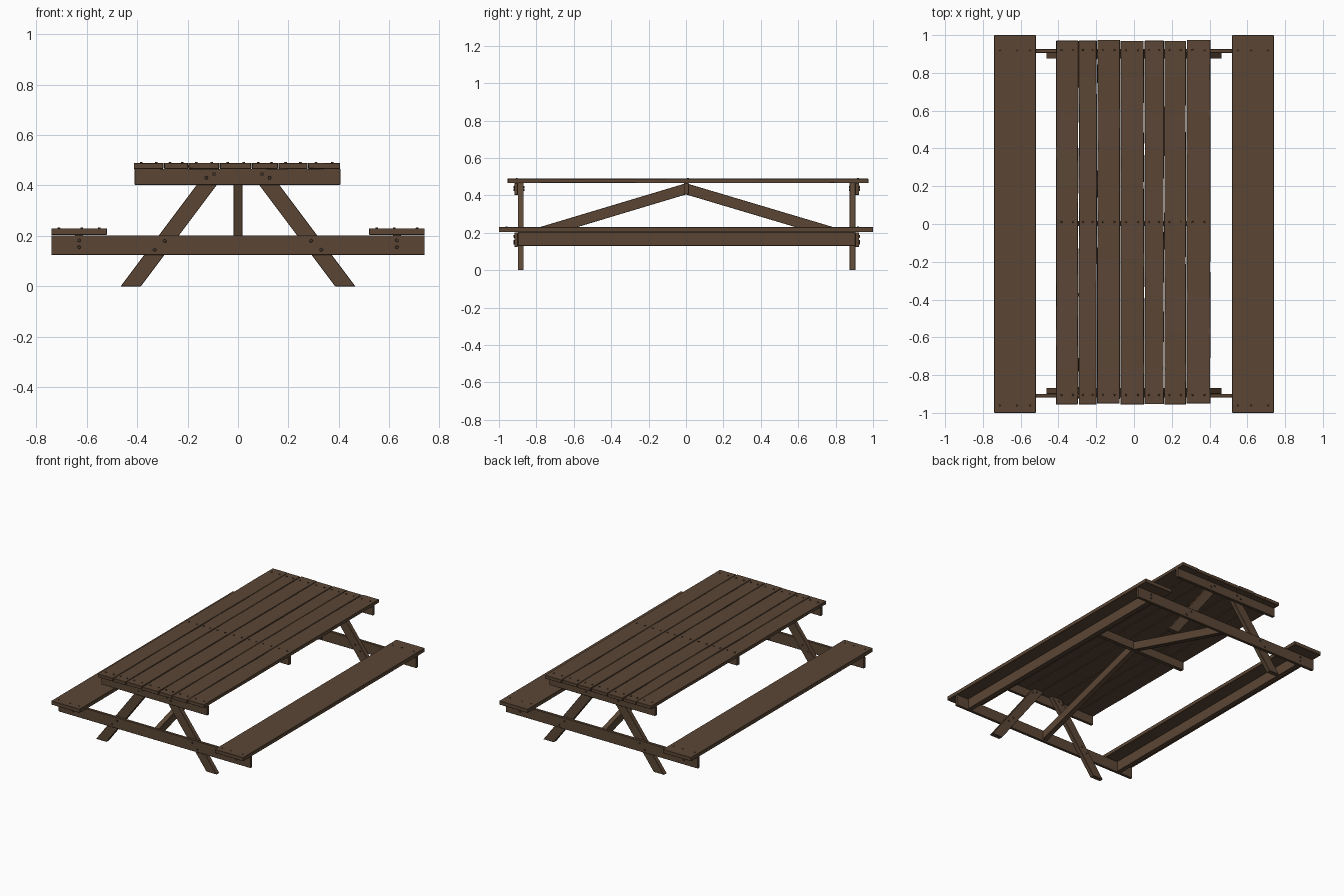
import bpy, bmesh, math, random
from mathutils import Vector, Matrix

random.seed(4)
if "Cube" in bpy.data.objects:
    bpy.data.objects.remove(bpy.data.objects["Cube"])


def material(name, rgb):
    m = bpy.data.materials.new(name)
    m.use_nodes = True
    m.diffuse_color = (*rgb, 1)
    m.node_tree.nodes["Principled BSDF"].inputs["Base Color"].default_value = (*rgb, 1)
    return m


wood = material("brown wood", (0.105, 0.062, 0.036))
metal = material("dark fastener", (0.06, 0.038, 0.024))


def finish(name, bm, mat, bevel=0.0):
    bmesh.ops.recalc_face_normals(bm, faces=bm.faces)
    mesh = bpy.data.meshes.new(name)
    bm.to_mesh(mesh)
    bm.free()
    mesh.materials.append(mat)
    ob = bpy.data.objects.new(name, mesh)
    bpy.context.collection.objects.link(ob)
    if bevel:
        mod = ob.modifiers.new("worn edges", "BEVEL")
        mod.width = bevel
        mod.segments = 1
    return ob


def board(name, x, y, z, cuts=0, wobble=0.0):
    """Box between (min, max) ranges, optionally cut along y and worn unevenly."""
    bm = bmesh.new()
    bmesh.ops.create_cube(bm, size=1)
    for v in bm.verts:
        v.co = Vector(r[0] + (c + 0.5) * (r[1] - r[0]) for c, r in zip(v.co, (x, y, z)))
    for i in range(cuts):
        at = y[0] + (y[1] - y[0]) * (i + 1) / (cuts + 1)
        bmesh.ops.bisect_plane(bm, geom=bm.verts[:] + bm.edges[:] + bm.faces[:],
                               plane_co=(0, at, 0), plane_no=(0, 1, 0))
    for v in bm.verts:
        v.co.x += random.uniform(-wobble, wobble)
        v.co.z += random.uniform(-wobble, wobble) * 0.5
    return finish(name, bm, wood, 0.0015)


def prism(name, profile, axis, lo, hi):
    """Extrude a 2D profile along x or y."""
    bm = bmesh.new()
    place = (lambda a, b: (lo, a, b)) if axis == "x" else (lambda a, b: (a, lo, b))
    face = bm.faces.new([bm.verts.new(place(a, b)) for a, b in profile])
    ext = bmesh.ops.extrude_face_region(bm, geom=[face])["geom"]
    shift = Vector((hi - lo, 0, 0)) if axis == "x" else Vector((0, hi - lo, 0))
    bmesh.ops.translate(bm, vec=shift, verts=[v for v in ext if isinstance(v, bmesh.types.BMVert)])
    return finish(name, bm, wood, 0.0015)


def fasteners(name, points, radius, depth, rot=Matrix()):
    """Round heads joined into one object."""
    bm = bmesh.new()
    for p in points:
        bmesh.ops.create_cone(bm, cap_ends=True, segments=8, radius1=radius,
                              radius2=radius * 0.75, depth=depth,
                              matrix=Matrix.Translation(p) @ rot)
    return finish(name, bm, metal)


# Table top planks
edges = [-0.414, -0.294, -0.196, -0.073, 0.054, 0.159, 0.277, 0.406]
nails = []
for i, (a, b) in enumerate(zip(edges, edges[1:])):
    slide = random.uniform(-0.003, 0.003)
    board(f"top_plank_{i + 1}", (a + 0.002, b - 0.002),
          (-0.953 + slide, 0.972 + slide), (0.466, 0.489), 9, 0.0015)
    nails += [(a + (b - a) * t, y, 0.490) for t in (0.25, 0.75) for y in (-0.905, 0.01, 0.92)]
fasteners("top_nails", nails, 0.006, 0.006)

# Benches: seat plank and the rail beneath it
for side, s in (("left", 1), ("right", -1)):
    board(f"{side}_seat", sorted((s * 0.52, s * 0.74)), (-1, 1), (0.204, 0.23))
    board(f"{side}_seat_rail", (s * 0.63 - 0.016, s * 0.63 + 0.016), (-0.898, 0.906), (0.13, 0.204))
    fasteners(f"{side}_seat_nails", [(s * x, y, 0.2305) for x in (0.55, 0.62, 0.71)
                                     for y in (-0.96, 0.92)], 0.006, 0.004)

# End frames: beam, top cleat, slanted legs and bolts
spots = [(0.63, 0.155), (0.63, 0.182), (0.29, 0.18), (0.33, 0.145), (0.095, 0.445), (0.125, 0.43)]
for end, inner, mid, outer in (("front", -0.868, -0.899, -0.918), ("back", 0.875, 0.906, 0.926)):
    thick = sorted((mid, outer))
    board(f"{end}_seat_beam", (-0.74, 0.74), thick, (0.125, 0.202))
    board(f"{end}_top_cleat", (-0.41, 0.406), thick, (0.402, 0.466))
    for side, s in (("left", 1), ("right", -1)):
        leg = [(s * x, z) for x, z in ((0.465, 0), (0.385, 0), (0.036, 0.466), (0.116, 0.466))]
        prism(f"{end}_{side}_leg", leg, "y", *sorted((inner, mid)))
    turn = Matrix.Rotation(math.radians(90 if end == "front" else -90), 4, "X")
    fasteners(f"{end}_bolt_heads", [(s * x, outer, z) for x, z in spots for s in (1, -1)],
              0.008, 0.009, turn)
    fasteners(f"{end}_bolt_ends", [(s * x, inner, z) for x, z in spots[2:] for s in (1, -1)],
              0.007, 0.009, turn.inverted())

# Centre cleat and the two diagonal braces under the top
board("centre_cleat", (-0.405, 0.4), (-0.011, 0.015), (0.405, 0.466))
for end, y in (("front", -0.899), ("back", 0.906)):
    prism(f"{end}_brace", [(0, 0.405), (0, 0.465), (y, 0.195), (y, 0.135)], "x", -0.018, 0.018)
